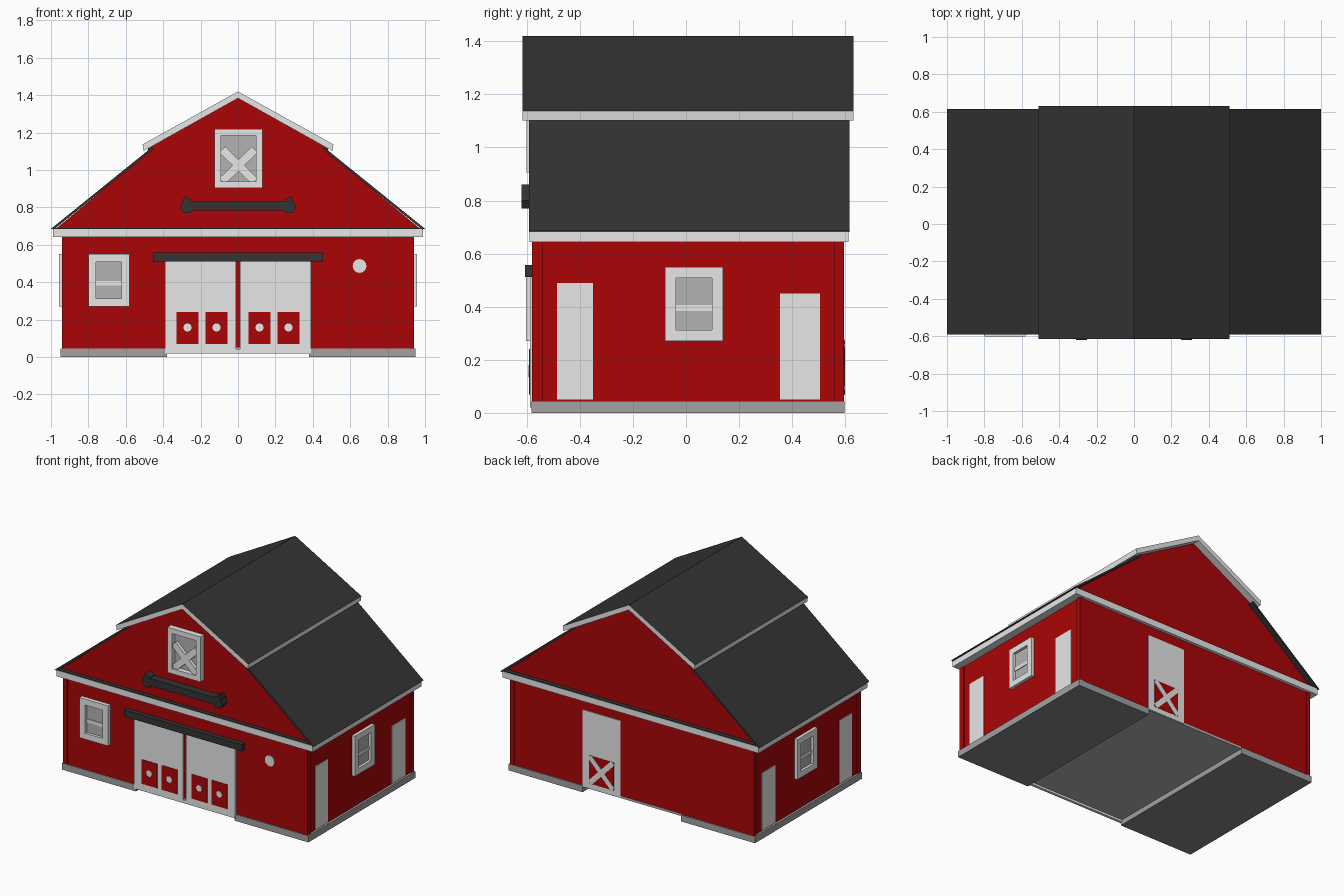
import bpy, bmesh, math

if "Cube" in bpy.data.objects:
    bpy.data.objects.remove(bpy.data.objects["Cube"])

def material(name, r, g, b):
    m = bpy.data.materials.new(name)
    m.diffuse_color = (r, g, b, 1)
    m.use_nodes = True
    m.node_tree.nodes["Principled BSDF"].inputs["Base Color"].default_value = m.diffuse_color
    return m

RED = material("barn red", 0.40, 0.0015, 0.002)
WHITE = material("white trim", 0.90, 0.90, 0.90)
PALE = material("pale door", 0.80, 0.80, 0.80)
GLASS = material("window grey", 0.45, 0.45, 0.45)
DARK = material("roof charcoal", 0.033, 0.033, 0.033)
STONE = material("foundation grey", 0.36, 0.36, 0.36)
UNDER = material("underside grey", 0.24, 0.24, 0.24)

# Wall directions: u runs along the wall, d outwards, v up
MAP = {
    "front": lambda u, d, v: (u, -d, v),
    "back": lambda u, d, v: (u, d, v),
    "right": lambda u, d, v: (d, u, v),
    "left": lambda u, d, v: (-d, u, v),
}

def prism(name, pts, d0, d1, mat, wall="front", top=None, bottom=None):
    """Extrude an outline from depth d0 to d1; optional colours for up/down faces."""
    bm = bmesh.new()
    f = MAP[wall]
    a = [bm.verts.new(f(u, d0, v)) for u, v in pts]
    b = [bm.verts.new(f(u, d1, v)) for u, v in pts]
    n = len(pts)
    bm.faces.new(a)
    bm.faces.new(b)
    for i in range(n):
        j = (i + 1) % n
        bm.faces.new((a[i], a[j], b[j], b[i]))
    bmesh.ops.recalc_face_normals(bm, faces=bm.faces)
    bm.normal_update()
    for face in bm.faces:
        if top and face.normal.z > 0.3:
            face.material_index = 1
        elif bottom and face.normal.z < -0.3:
            face.material_index = 2
    me = bpy.data.meshes.new(name)
    bm.to_mesh(me)
    bm.free()
    for m in (mat, top or mat, bottom or mat):
        me.materials.append(m)
    ob = bpy.data.objects.new(name, me)
    bpy.context.collection.objects.link(ob)
    return ob

def box(name, u0, u1, v0, v1, d0, d1, mat, wall="front", **kw):
    return prism(name, [(u0, v0), (u1, v0), (u1, v1), (u0, v1)], d0, d1, mat, wall, **kw)

def disc(name, u, v, r, d0, d1, mat, wall="front", n=16):
    pts = [(u + r * math.cos(2 * math.pi * i / n), v + r * math.sin(2 * math.pi * i / n))
           for i in range(n)]
    return prism(name, pts, d0, d1, mat, wall)

def cross(name, u0, u1, v0, v1, w, d0, d1, mat, wall):
    """Two diagonal boards."""
    for s, (a, b) in enumerate((((u0, v0), (u1, v1)), ((u0, v1), (u1, v0)))):
        dx, dy = b[0] - a[0], b[1] - a[1]
        k = w / 2 / math.hypot(dx, dy)
        px, py = -dy * k, dx * k
        prism(f"{name}_{s + 1}", [(a[0] + px, a[1] + py), (b[0] + px, b[1] + py),
              (b[0] - px, b[1] - py), (a[0] - px, a[1] - py)], d0, d1, mat, wall)

def frame(name, u0, u1, v0, v1, w, d0, d1, wall):
    """Four trim boards round grey glass."""
    box(name + "_glass", u0 + w / 2, u1 - w / 2, v0 + w / 2, v1 - w / 2, d0, d0 + 0.009, GLASS, wall)
    box(name + "_sill", u0, u1, v0, v0 + w, d0, d1, WHITE, wall)
    box(name + "_head", u0, u1, v1 - w, v1, d0, d1, WHITE, wall)
    box(name + "_jamb_1", u0, u0 + w, v0 + w, v1 - w, d0, d1, WHITE, wall)
    box(name + "_jamb_2", u1 - w, u1, v0 + w, v1 - w, d0, d1, WHITE, wall)

def window(name, u0, u1, v0, v1, d0, d1, wall):
    frame(name, u0, u1, v0, v1, 0.042, d0, d1, wall)
    vm = (v0 + v1) / 2 - 0.015
    box(name + "_bar", u0 + 0.04, u1 - 0.04, vm - 0.012, vm + 0.012, d0, d0 + 0.014, WHITE, wall)

# Foundation: two slabs with a raised floor between the doorways
for s, name in ((-1, "left"), (1, "right")):
    u = sorted((s * 0.38, s * 0.95))
    box(f"foundation_{name}", *u, 0, 0.045, -0.597, 0.582, STONE, bottom=UNDER)
box("floor", -0.38, 0.38, 0.035, 0.05, -0.592, 0.578, GLASS)
box("door_sill", -0.39, 0.39, 0.02, 0.042, 0.57, 0.588, WHITE)

# Walls, corner posts and gable
box("walls", -0.935, 0.935, 0.042, 0.65, -0.59, 0.575, RED)
for s in (-1, 1):
    u = sorted((s * 0.91, s * 0.941))
    box("corner_post_front", *u, 0.045, 0.645, 0.54, 0.581, RED)
    box("corner_post_back", *u, 0.045, 0.645, -0.596, -0.56, RED)
prism("gable", [(-0.975, 0.685), (0.975, 0.685), (0.49, 1.086), (0.48, 1.115), (0, 1.388),
      (-0.48, 1.115), (-0.49, 1.086)], -0.58, 0.56, RED)

# White eave band with a dark ledge on top
box("eave_band", -0.988, 0.988, 0.643, 0.686, -0.612, 0.59, WHITE)
box("eave_ledge", -0.984, 0.984, 0.684, 0.691, -0.610, 0.588, DARK)

# Roof: two lower slopes and an overlapping upper pair
for s, name in ((-1, "left"), (1, "right")):
    prism(f"lower_roof_{name}", [(s * 0.46, 1.122), (s * 1.0, 0.686), (s * 0.985, 0.682),
          (s * 0.45, 1.114)], -0.616, 0.592, DARK)
prism("upper_roof", [(0, 1.42), (0.51, 1.137), (0.505, 1.102), (0, 1.384),
      (-0.505, 1.102), (-0.51, 1.137)], -0.63, 0.615, WHITE, top=DARK)

# Front sliding doors with red panels and round studs
for s, name in ((-1, "left"), (1, "right")):
    box(f"front_door_{name}", *sorted((s * 0.012, s * 0.39)), 0.04, 0.515, 0.574, 0.588, WHITE)
    for c in (0.115, 0.27):
        box("door_panel", s * c - 0.06, s * c + 0.06, 0.07, 0.24, 0.587, 0.591, RED)
        disc("door_stud", s * c, 0.158, 0.022, 0.59, 0.594, WHITE)

# Door rail and hay loft rail with knobbed ends
box("door_rail", -0.455, 0.455, 0.512, 0.558, 0.57, 0.607, DARK)
box("loft_rail", -0.30, 0.30, 0.785, 0.835, 0.555, 0.615, DARK)
for s in (-1, 1):
    prism("loft_rail_end", [(s * 0.25, 0.77), (s * 0.29, 0.77), (s * 0.31, 0.80),
          (s * 0.285, 0.86), (s * 0.25, 0.84)], 0.555, 0.62, DARK)

# Hay loft hatch and windows
frame("loft_hatch", -0.125, 0.13, 0.905, 1.22, 0.035, 0.555, 0.60, "front")
cross("loft_brace", -0.085, 0.09, 0.94, 1.11, 0.045, 0.555, 0.588, WHITE, "front")
window("front_window", -0.80, -0.58, 0.27, 0.55, 0.574, 0.602, "front")
disc("front_lamp", 0.65, 0.487, 0.037, 0.574, 0.58, PALE)

# Side walls: window and two pale narrow doors
for wall in ("right", "left"):
    window(f"{wall}_window", -0.08, 0.14, 0.27, 0.55, 0.93, 0.957, wall)
    box(f"{wall}_door_front", -0.485, -0.35, 0.05, 0.49, 0.93, 0.939, PALE, wall)
    box(f"{wall}_door_back", 0.355, 0.505, 0.05, 0.45, 0.93, 0.939, PALE, wall)

# Back door with red panel and white cross
box("back_door", 0.09, 0.38, 0.04, 0.575, 0.587, 0.595, PALE, "back")
box("back_door_panel", 0.14, 0.33, 0.075, 0.27, 0.594, 0.597, RED, "back")
cross("back_door_brace", 0.145, 0.325, 0.08, 0.265, 0.035, 0.596, 0.599, PALE, "back")
